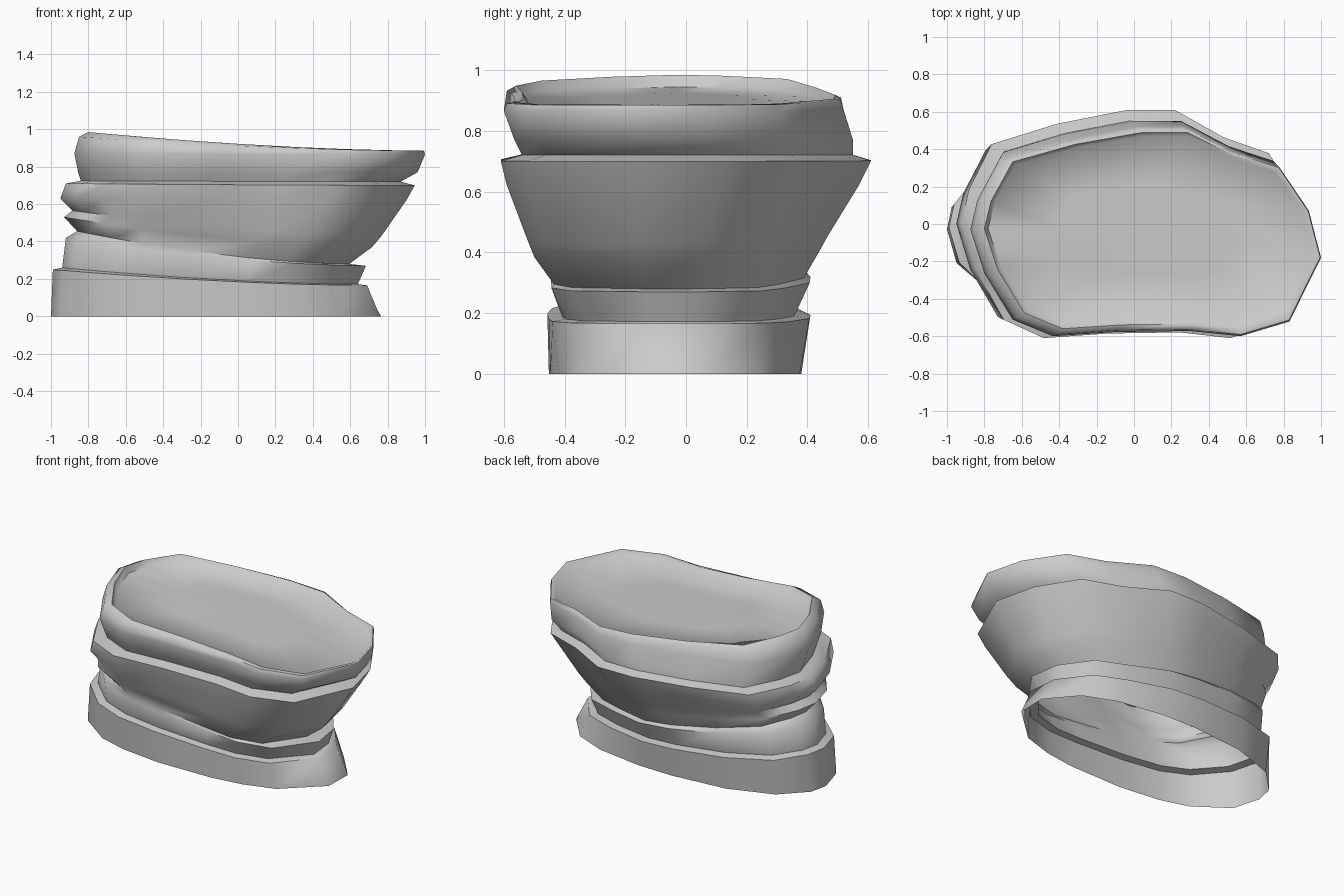
import bpy, bmesh, math

if "Cube" in bpy.data.objects:
    bpy.data.objects.remove(bpy.data.objects["Cube"])

# Plan outline of the upper rock, normalised to a -1..1 box
OUTLINE = [(1, -.25), (.93, .2), (.76, .62), (.5, .76), (.22, 1), (-.05, 1), (-.45, .88),
           (-.83, .7), (-.96, .3), (-1, .02), (-.92, -.4), (-.76, -.84), (-.53, -1),
           (-.17, -.96), (.25, -.95), (.54, -1), (.82, -.86)]

# Strata: x min, x max, y min, y max, z at left end, z at right end
LAYERS = [
    (-1.0, .775, -.455, .38, 0, 0),
    (-.99, .70, -.465, .41, .25, .165),
    (-.94, .65, -.42, .36, .26, .172),
    (-.92, .69, -.46, .41, .42, .27),
    (-.86, .60, -.45, .39, .455, .28),
    (-.93, .72, -.51, .44, .53, .37),
    (-.885, .77, -.53, .47, .565, .43),
    (-.95, .90, -.59, .57, .63, .62),
    (-.92, .945, -.61, .61, .71, .70),
    (-.84, .87, -.54, .55, .725, .72),
    (-.855, .96, -.565, .55, .77, .77),
    (-.875, 1.0, -.60, .52, .87, .865),
    (-.85, .995, -.59, .51, .96, .885),
    (-.80, .98, -.56, .49, .985, .886),   # rim
    (-.78, .96, -.54, .47, .945, .87),    # shallow recess
    (-.42, .52, -.28, .22, .925, .875),
]


def ring(bm, layer):
    x0, x1, y0, y1, zl, zr = layer
    blend = min(1, max(0, (zl + zr) / 1.2))
    verts = []
    for u, v in OUTLINE:
        # lower strata are rounder in plan
        a = math.atan2(v, u)
        c, s = math.cos(a), math.sin(a)
        r = (abs(c) ** 2.3 + abs(s) ** 2.3) ** (-1 / 2.3)
        pu = u * blend + c * r * (1 - blend)
        pv = v * blend + s * r * (1 - blend)
        z = zr + (zl - zr) * max(0, (1 - pu) / 2) ** 1.7
        verts.append(bm.verts.new(((x0 + x1) / 2 + pu * (x1 - x0) / 2,
                                   (y0 + y1) / 2 + pv * (y1 - y0) / 2, z)))
    return verts


# Rock pillar, open underneath
bm = bmesh.new()
rings = [ring(bm, layer) for layer in LAYERS]
n = len(OUTLINE)
for lo, hi in zip(rings, rings[1:]):
    for i in range(n):
        j = (i + 1) % n
        bm.faces.new((lo[i], lo[j], hi[j], hi[i]))

# Top surface
centre = bm.verts.new((.05, -.03, .893))
for i in range(n):
    bm.faces.new((rings[-1][i], rings[-1][(i + 1) % n], centre))

mesh = bpy.data.meshes.new("layered_rock")
bm.to_mesh(mesh)
bm.free()
rock = bpy.data.objects.new("layered_rock", mesh)
bpy.context.collection.objects.link(rock)
bpy.context.view_layer.objects.active = rock
rock.select_set(True)
bpy.ops.object.shade_smooth_by_angle(angle=math.radians(60))
